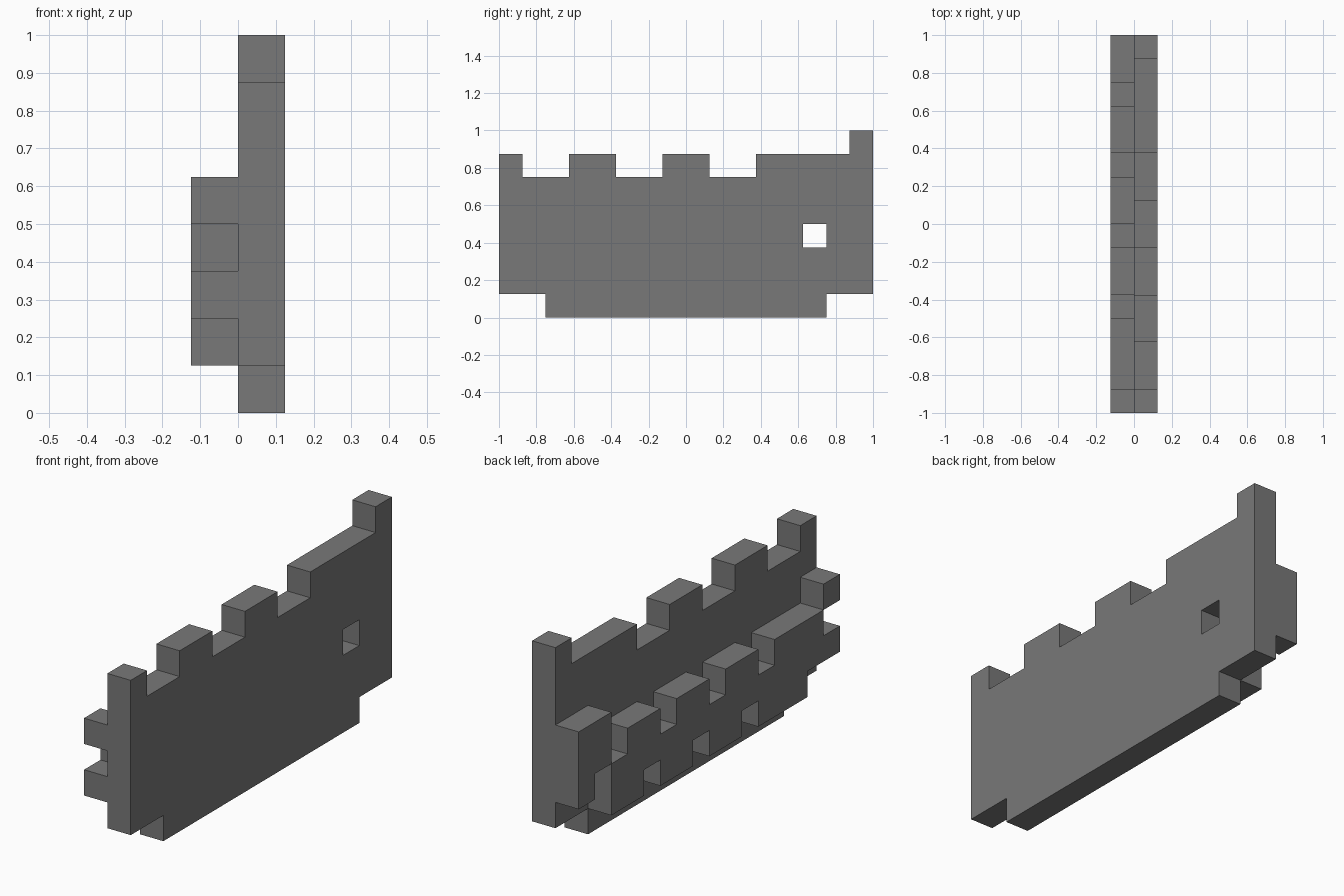
import bpy
import bmesh

UNIT = 0.125  # one block

default = bpy.data.objects.get("Cube")
if default:
    bpy.data.objects.remove(default, do_unlink=True)

grey = bpy.data.materials.new("dark grey")
grey.use_nodes = True
colour = (0.19, 0.19, 0.19, 1)
grey.diffuse_color = colour
grey.node_tree.nodes["Principled BSDF"].inputs["Base Color"].default_value = colour


def steps(start, runs):
    """Turn (end, height) runs into a stepped line going towards the back."""
    points = []
    for end, height in runs:
        points += [(start, height), (end, height)]
        start = end
    return points


def slab(name, x, start, top, bottom, holes=()):
    """Make a one-block-thick slab between stepped top and bottom edges."""
    outline = steps(start, bottom) + steps(start, top)[::-1]
    bm = bmesh.new()
    for loop in (outline, *holes):
        verts = [bm.verts.new((x, y * UNIT, z * UNIT)) for y, z in loop]
        for a, b in zip(verts, verts[1:] + verts[:1]):
            bm.edges.new((a, b))
    bmesh.ops.triangle_fill(bm, edges=bm.edges[:], use_beauty=True, normal=(1, 0, 0))
    bmesh.ops.recalc_face_normals(bm, faces=bm.faces[:])
    mesh = bpy.data.meshes.new(name)
    bm.to_mesh(mesh)
    bm.free()
    mesh.materials.append(grey)
    obj = bpy.data.objects.new(name, mesh)
    bpy.context.collection.objects.link(obj)
    solid = obj.modifiers.new("thickness", 'SOLIDIFY')
    solid.thickness = UNIT
    solid.offset = 0
    return obj


OUTER, INNER = UNIT / 2, -UNIT / 2

# Tall wall with battlements, a corner post and a small window
window = [(5, 3), (6, 3), (6, 4), (5, 4)]
slab("outer_wall", OUTER, -8,
     top=[(-7, 7), (-5, 6), (-3, 7), (-1, 6), (1, 7), (3, 6), (7, 7), (8, 8)],
     bottom=[(-6, 1), (6, 0), (8, 1)],
     holes=[window])

# Lower wall with battlements and notches along its foot
slab("inner_wall", INNER, -8,
     top=[(-7, 3), (-4, 4), (-3, 3), (-1, 4), (0, 3), (2, 4), (3, 3), (5, 4), (6, 3)],
     bottom=[(-6, 2), (-3, 1), (-2, 2), (0, 1), (1, 2), (3, 1), (4, 2), (6, 1)])

# Raised blocks at the two ends of the lower wall
slab("back_block", INNER, 6, top=[(8, 5)], bottom=[(7, 3), (8, 2)])
slab("front_block", INNER, -8, top=[(-7, 5)], bottom=[(-7, 4)])
